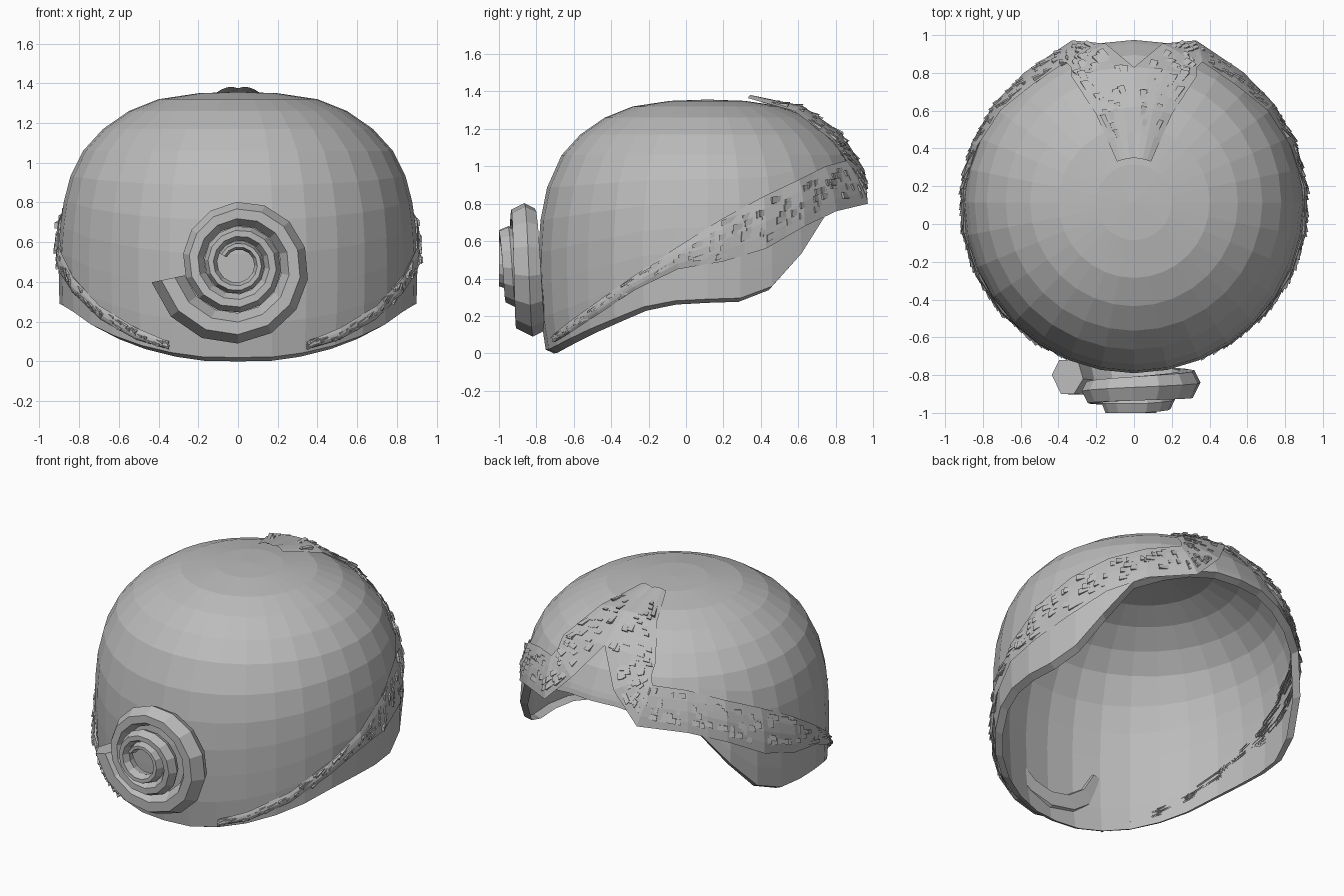
import bpy, math, random
from mathutils import Vector

if "Cube" in bpy.data.objects:
    bpy.data.objects.remove(bpy.data.objects["Cube"])

random.seed(4)
CY = 0.115  # y of the crown axis

hair = bpy.data.materials.new("hair grey")
hair.diffuse_color = (0.5, 0.5, 0.5, 1)
hair.use_nodes = True
hair.node_tree.nodes["Principled BSDF"].inputs["Base Color"].default_value = hair.diffuse_color


def make(name, verts, faces):
    me = bpy.data.meshes.new(name)
    me.from_pydata([tuple(v) for v in verts], [], faces)
    me.materials.append(hair)
    ob = bpy.data.objects.new(name, me)
    bpy.context.collection.objects.link(ob)
    return ob


def lerp_table(table, x):
    if x <= table[0][0]:
        return table[0][1]
    for (a, b), (c, d) in zip(table, table[1:]):
        if x <= c:
            return b + (d - b) * (x - a) / (c - a)
    return table[-1][1]


# crown profile: (height, radius), from the bottom up
PROFILE = [(0.0, .86), (.1, .885), (.3, .90), (.55, .905), (.75, .89), (.92, .85), (1.06, .78),
           (1.17, .68), (1.26, .55), (1.32, .4), (1.35, .2), (1.357, 0)]
# hem height against y
HEM = [(-.77, .02), (-.5, .14), (-.2, .26), (0, .29), (.27, .29), (.42, .33), (.56, .43),
       (.65, .6), (.72, .72), (.85, .79), (1.0, .88)]


def on_cap(ang, z, off=0.0):
    r = lerp_table(PROFILE, z) + off
    return Vector((r * math.sin(ang), CY + r * math.cos(ang), z))


# hair cap: rings follow the profile down to a wavy hem, with a small turned-in lip
SEG = 32
TOP = [(z, r) for z, r in reversed(PROFILE) if z > 1.0 and r > 0]
verts = [(0, CY, 1.357)]
for z, r in TOP:
    verts += [on_cap(2 * math.pi * i / SEG, z) for i in range(SEG)]
LOW = 6
for k in range(1, LOW + 1):
    for i in range(SEG):
        a = 2 * math.pi * i / SEG
        hem = lerp_table(HEM, CY + .9 * math.cos(a))
        verts.append(on_cap(a, 1.06 + (hem - 1.06) * k / LOW))
for i in range(SEG):
    p = verts[len(verts) - SEG]
    verts.append(Vector((p[0] * .95, CY + (p[1] - CY) * .95, max(0, p[2] - .02))))
rings = len(TOP) + LOW + 1
faces = [(0, 1 + i, 1 + (i + 1) % SEG) for i in range(SEG)]
for k in range(rings - 1):
    for i in range(SEG):
        a, b = 1 + k * SEG, 1 + (k + 1) * SEG
        j = (i + 1) % SEG
        faces.append((a + i, b + i, b + j, a + j))
make("hair_cap", verts, faces)

# swept band: upper and lower edge points from the parting to the nape
rad = math.radians
EDGES = [(Vector((.09, .33, 1.365)), Vector((0, .35, 1.375))),
         (Vector((.2, .58, 1.295)), Vector((0, .62, 1.325))),
         (Vector((.33, .78, 1.14)), Vector((0, .83, 1.18))),
         (on_cap(rad(25), 1.07, .02), Vector((.15, .955, .98))),
         (on_cap(rad(26), 1.03, .03), on_cap(rad(21), .80, .04))]
for ang, up, low in [(40, 1.0, .76), (55, .93, .68), (70, .84, .56), (85, .72, .49), (100, .57, .45),
                     (115, .42, .34), (130, .28, .21), (145, .17, .11), (157, .10, .06)]:
    EDGES.append((on_cap(rad(ang), up, .012), on_cap(rad(ang), low, .012)))


def band_point(t, v, off=0.0):
    t = max(0, min(t, len(EDGES) - 1.001))
    i, f = int(t), t - int(t)
    p = EDGES[i][0].lerp(EDGES[i + 1][0], f).lerp(EDGES[i][1].lerp(EDGES[i + 1][1], f), v)
    n = (p - Vector((0, CY, .6))).normalized()
    return p + n * off


for side, sx in (("right", 1), ("left", -1)):
    def flip(p):
        return Vector((p.x * sx, p.y, p.z))

    # smooth band underneath, domed across its width
    verts, faces = [], []
    steps, across = 26, 4
    for k in range(steps + 1):
        t = (len(EDGES) - 1) * k / steps
        for j in range(across + 1):
            verts.append(flip(band_point(t, j / across, .012 * math.sin(math.pi * j / across))))
    w = across + 1
    for k in range(steps):
        for j in range(across):
            q = (k * w + j, (k + 1) * w + j, (k + 1) * w + j + 1, k * w + j + 1)
            faces.append(q if sx < 0 else q[::-1])
    make("swept_band_" + side, verts, faces)

    # overlapping slivers of hair lying along the band
    verts, faces = [], []
    for n in range(170):
        t = .2 + 12.5 * n / 170
        v = random.uniform(.12, .8)
        ln = random.uniform(.35, .7)
        slant = random.uniform(-.12, .02)
        h = random.uniform(.012, .024)
        b = len(verts)
        for tt, vv, o in ((t, v, -.005), (t + ln, v + slant, h), (t + ln, v + slant + .13, h),
                          (t, v + .1, -.005), (t + ln, v + slant, -.01), (t + ln, v + slant + .13, -.01)):
            verts.append(flip(band_point(tt, max(.02, min(.98, vv)), o)))
        for f in ((0, 1, 2, 3), (1, 4, 5, 2), (0, 4, 1), (3, 2, 5)):
            f = f if sx < 0 else f[::-1]
            faces.append(tuple(b + i for i in f))
    make("hair_strands_" + side, verts, faces)

# coiled bun: a six-sided section wound in a shrinking, advancing spiral
SECTION = [(0, 0), (-.05, -.10), (-.12, -.10), (-.17, -.02), (-.14, .08), (-.04, .08)]
verts, faces = [], []
START, END, STEP = 192, 1230, 25.95
count = round((END - START) / STEP)
for k in range(count + 1):
    d = k * STEP
    a = rad(START + d)
    R = .445 * math.exp(-.00136 * d)
    s = R / .445
    yc = -.80 - .15 * min(1, d / 600)
    for dr, dy in SECTION:
        r = R + dr * s
        y = max(-1.0, yc + dy * max(s, .5))
        verts.append((r * math.cos(a), y, .49 + r * math.sin(a)))
m = len(SECTION)
for k in range(count):
    for j in range(m):
        j2 = (j + 1) % m
        faces.append((k * m + j, (k + 1) * m + j, (k + 1) * m + j2, k * m + j2))
faces.append(tuple(range(m)))
faces.append(tuple(count * m + j for j in reversed(range(m))))
make("coiled_bun", verts, faces)
